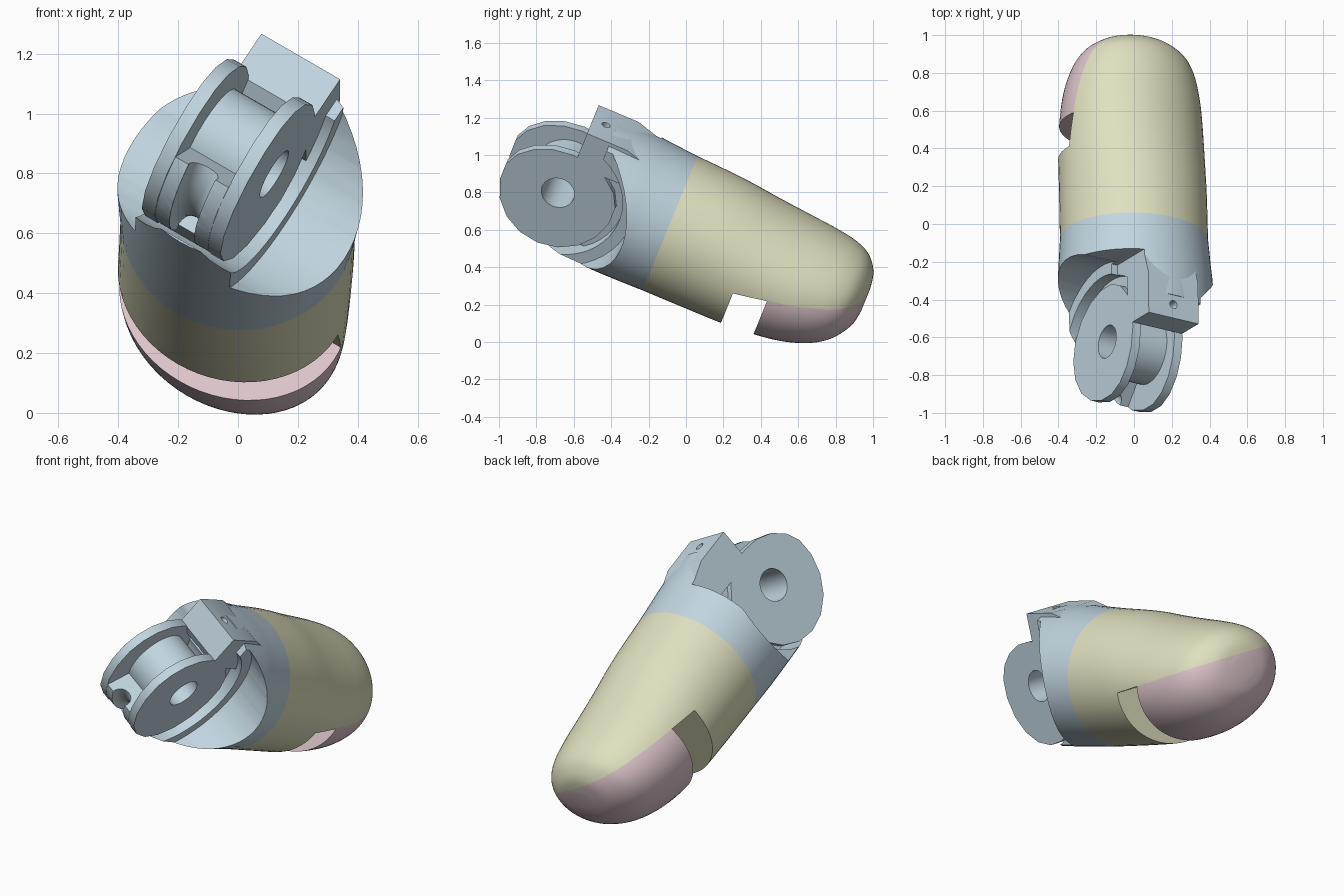
import bpy, bmesh, math
from mathutils import Matrix, Vector

if "Cube" in bpy.data.objects:
    bpy.data.objects.remove(bpy.data.objects["Cube"], do_unlink=True)

# Local frame: x = hinge axis, y = finger axis toward the tip, z = pad side
PLACE = (Matrix.Translation((0, -0.085, 0.635))
         @ Matrix.Rotation(math.radians(-22.2), 4, 'X')
         @ Matrix.Rotation(math.radians(32), 4, 'Y'))
HINGE_Y, MID, HALF = -0.617, -0.012, 0.155


def material(name, rgb):
    m = bpy.data.materials.new(name)
    m.use_nodes = True
    m.diffuse_color = (*rgb, 1)
    m.node_tree.nodes["Principled BSDF"].inputs["Base Color"].default_value = (*rgb, 1)
    return m


BLUE = material("pale blue", (0.54, 0.67, 0.75))
CREAM = material("cream", (0.75, 0.75, 0.53))
PINK = material("dusty pink", (0.72, 0.56, 0.60))


def finish(name, bm, mat=None):
    bmesh.ops.recalc_face_normals(bm, faces=bm.faces)
    me = bpy.data.meshes.new(name)
    bm.to_mesh(me)
    bm.free()
    ob = bpy.data.objects.new(name, me)
    bpy.context.collection.objects.link(ob)
    if mat:
        me.materials.append(mat)
    else:
        ob.hide_render = True
    return ob


def prism(name, profile, x0, x1, mat=None):
    """Extrude a (y, z) profile along the hinge axis."""
    bm = bmesh.new()
    face = bm.faces.new([bm.verts.new((x0, y, z)) for y, z in profile])
    new = bmesh.ops.extrude_face_region(bm, geom=[face])["geom"]
    bmesh.ops.translate(bm, vec=(x1 - x0, 0, 0),
                        verts=[v for v in new if isinstance(v, bmesh.types.BMVert)])
    return finish(name, bm, mat)


def block(name, y0, y1, z0, z1, x0, x1, mat=None):
    return prism(name, [(y0, z0), (y1, z0), (y1, z1), (y0, z1)], x0, x1, mat)


def wheel(name, r, x0, x1, mat=None, sides=48, top=1, bottom=1):
    """Cylinder about the hinge axis; top and bottom scale its two halves."""
    pts = []
    for i in range(sides):
        t = math.tau * (i + .5) / sides
        z = r * math.sin(t)
        pts.append((HINGE_Y + r * math.cos(t), z * (top if z > 0 else bottom)))
    return prism(name, pts, x0, x1, mat)


def loft(name, sections, mat, n=64):
    """Skin oval rings given as (y, half width, top, bottom)."""
    bm = bmesh.new()
    rings = []
    for y, rx, top, bot in sections:
        mid, rz = (top + bot) / 2, (top - bot) / 2
        rings.append([bm.verts.new((rx * math.cos(math.tau * i / n), y,
                                    mid + rz * math.sin(math.tau * i / n)))
                      for i in range(n)])
    for a, b in zip(rings, rings[1:]):
        for i in range(n):
            bm.faces.new((a[i], a[(i + 1) % n], b[(i + 1) % n], b[i]))
    bm.faces.new(rings[0])
    bm.faces.new(rings[-1])
    return finish(name, bm, mat)


def smooth_sections(keys, steps=5):
    """Catmull-Rom refinement of the section list."""
    out = []
    for i in range(len(keys) - 1):
        p = [Vector(keys[max(0, min(len(keys) - 1, i + k))]) for k in (-1, 0, 1, 2)]
        for s in range(steps):
            t = s / steps
            out.append(tuple(0.5 * (2 * p[1] + (p[2] - p[0]) * t
                       + (2 * p[0] - 5 * p[1] + 4 * p[2] - p[3]) * t * t
                       + (3 * p[1] - p[0] - 3 * p[2] + p[3]) * t ** 3)))
    return out + [keys[-1]]


def cut(ob, *cutters, op='DIFFERENCE'):
    for c in cutters:
        mod = ob.modifiers.new("cut", 'BOOLEAN')
        mod.operation, mod.solver, mod.object = op, 'EXACT', c
        bpy.context.view_layer.objects.active = ob
        bpy.ops.object.modifier_apply(modifier=mod.name)
        bpy.data.objects.remove(c, do_unlink=True)
    return ob


# Fingertip, split into the cream pad and the pink nail by a sloping plane
TIP = smooth_sections([
    (0, .395, .385, -.385), (.27, .398, .363, -.385), (.5, .4, .328, -.38),
    (.7, .393, .303, -.36), (.835, .376, .288, -.33), (.95, .343, .27, -.283),
    (1.03, .295, .242, -.225), (1.08, .23, .2, -.165), (1.11, .16, .15, -.11),
    (1.123, .07, .08, -.045)])


def below_plane(name, y0):
    z = lambda y: -0.01 + 0.17 * (y - 0.453)
    return prism(name, [(y0, -.8), (1.5, -.8), (1.5, z(1.5)), (y0, z(y0))], -.8, .8)


pad = cut(loft("finger_pad", TIP, CREAM), below_plane("nail_space", .453))
nail = cut(loft("fingernail", TIP, PINK), below_plane("nail_keep", .637), op='INTERSECT')

# Knuckle socket scooped out round the hinge, with a raised step in the middle
KNUCKLE = smooth_sections([
    (-.62, .41, .425, -.365), (-.3, .418, .41, -.378),
    (-.15, .408, .397, -.383), (0, .395, .385, -.385)])


def clearances():
    """Swing room above the hinge, opened further on the right."""
    return (block("right_clearance", -1, -.215, .1, .7, -.7, MID - HALF),
            block("front_clearance", -1, -.46, .1, .7, -.7, .7))


cut(loft("knuckle_socket", KNUCKLE, BLUE), wheel("scoop", .425, -.7, .7), *clearances())
step = cut(loft("socket_step", KNUCKLE, BLUE),
           block("step_keep", -.592, -.12, -.6, .6, MID - .19, MID + .19), op='INTERSECT')
cut(step, wheel("step_scoop", .36, -.7, .7), *clearances())

# Central web and the raised stop block with a pin hole
web = block("hinge_web", -.46, -.15, -.27, .3, MID - .122, MID + .122, BLUE)
cut(web, wheel("web_relief", .225, -.6, .6))
stop = prism("stop_block", [(-.592, .415), (-.592, .25), (-.53, .2), (-.15, .2),
                            (-.15, .34), (-.36, .412)],
             MID - HALF, MID + HALF, BLUE)
bm = bmesh.new()
bmesh.ops.create_cone(bm, cap_ends=True, segments=20, radius1=.023, radius2=.023, depth=.5,
                      matrix=Matrix.Translation((MID, -.515, .45)))
cut(stop, finish("pin_cutter", bm))

# Hinge: two cheek discs, a hub and a thicker grooved lower quarter
HOLE = .09
for side, name in ((-1, "right_cheek"), (1, "left_cheek")):
    a, b = MID + side * (HALF - .05), MID + side * HALF
    cut(wheel(name, .32, min(a, b), max(a, b), BLUE, 18, .8, 1.06),
        wheel("bore", HOLE, -.5, .5))
cut(wheel("hinge_hub", .18, MID - .11, MID + .11, BLUE), wheel("bore", HOLE, -.5, .5))

drum = wheel("cord_drum", .316, MID - .104, MID + .104, BLUE, 36, 1, 1.06)
R = .7
cut(drum, prism("drum_wedge", [
    (HINGE_Y, 0), (HINGE_Y - R * math.cos(.7), -R * math.sin(.7)),
    (HINGE_Y - .1, -R), (HINGE_Y + R * .6, -R)], -.6, .6), op='INTERSECT')

# Cord groove cutter, a ring of round section
bm = bmesh.new()
N, M, MINOR = 48, 16, .055
ring = [[bm.verts.new((MID + MINOR * math.cos(math.tau * j / M),
                       HINGE_Y + (.31 + MINOR * math.sin(math.tau * j / M)) * math.cos(math.tau * i / N),
                       (.31 + MINOR * math.sin(math.tau * j / M)) * math.sin(math.tau * i / N)))
         for j in range(M)] for i in range(N)]
for i in range(N):
    for j in range(M):
        p, q = ring[i], ring[(i + 1) % N]
        bm.faces.new((p[j], p[(j + 1) % M], q[(j + 1) % M], q[j]))
cut(drum, finish("groove_cutter", bm), wheel("bore", HOLE, -.5, .5))

# Stand the finished parts in place
for ob in bpy.context.collection.objects:
    if ob.type != 'MESH' or ob.hide_render:
        continue
    ob.data.transform(PLACE)
    bpy.ops.object.select_all(action='DESELECT')
    ob.select_set(True)
    bpy.context.view_layer.objects.active = ob
    bpy.ops.object.shade_smooth_by_angle(angle=math.radians(28))
